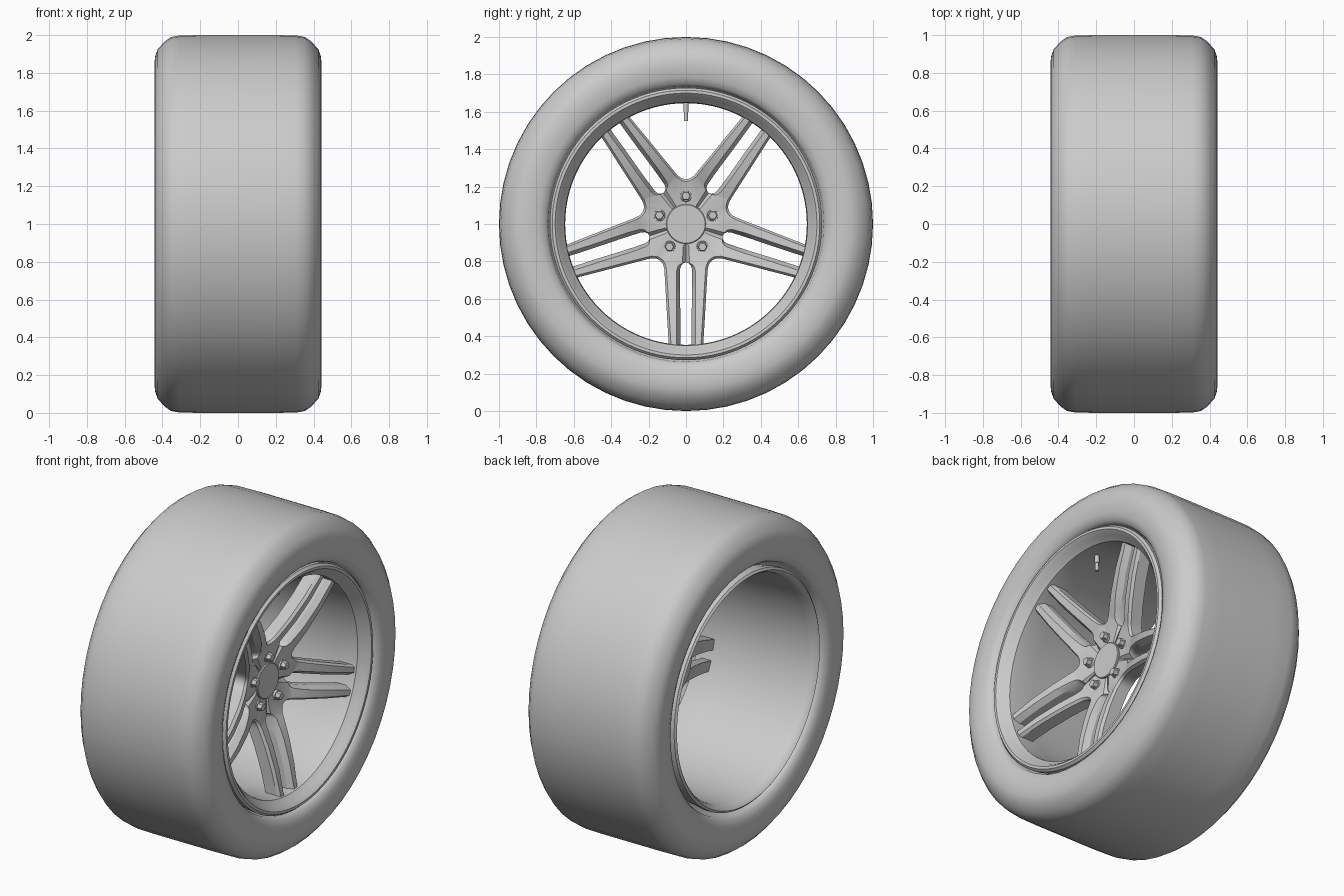
import bpy, bmesh, math
from mathutils import Vector, Matrix

if "Cube" in bpy.data.objects:
    bpy.data.objects.remove(bpy.data.objects["Cube"])

AXLE_Z = 1.0


def finish(bm, name, angle=35):
    bmesh.ops.remove_doubles(bm, verts=bm.verts, dist=0.0005)
    bmesh.ops.recalc_face_normals(bm, faces=bm.faces)
    me = bpy.data.meshes.new(name)
    bm.to_mesh(me)
    bm.free()
    ob = bpy.data.objects.new(name, me)
    bpy.context.collection.objects.link(ob)
    ob.location.z = AXLE_Z
    bpy.ops.object.select_all(action='DESELECT')
    ob.select_set(True)
    bpy.context.view_layer.objects.active = ob
    bpy.ops.object.shade_smooth_by_angle(angle=math.radians(angle))
    return ob


def lathe(name, profile, segs, closed=False, angle=35):
    """Spin an (x, radius) profile about the x axle."""
    bm = bmesh.new()
    rings = []
    for k in range(segs):
        a = 2 * math.pi * k / segs
        rings.append([bm.verts.new((x, r * math.cos(a), r * math.sin(a))) for x, r in profile])
    n = len(profile)
    for k in range(segs):
        A, B = rings[k], rings[(k + 1) % segs]
        for i in range(n if closed else n - 1):
            j = (i + 1) % n
            bm.faces.new((A[i], A[j], B[j], B[i]))
    return finish(bm, name, angle)


def polar(r, deg):
    a = math.radians(deg)
    return r * math.cos(a), r * math.sin(a)


# Tyre: half profile mirrored across the centre plane
half = [(.20, 1.0), (.31, .998), (.355, .99), (.39, .965), (.425, .925), (.44, .885), (.442, .84),
        (.435, .785), (.42, .75), (.40, .737), (.36, .73), (.33, .70)]
lathe("tyre", [(-x, r) for x, r in reversed(half)] + half, 56, angle=50)

# Rim: lips at both ends joined by a thin barrel
lathe("rim", [(.37, .725), (.405, .728), (.42, .715), (.42, .70), (.405, .685), (.385, .672), (.36, .650),
              (.32, .646), (.20, .647), (.12, .655), (-.10, .655), (-.20, .665), (-.36, .668),
              (-.39, .672), (-.415, .685), (-.425, .695), (-.415, .708), (-.39, .71),
              (-.34, .70), (-.20, .69), (.20, .675), (.33, .69)], 96, closed=True)


# Spokes: half a sector is a strip between an inner and an outer path, dished by radius
DISH = [(.10, .195), (.17, .197), (.21, .207), (.27, .238), (.36, .276), (.50, .318), (.66, .350)]


def dish(r):
    for (r0, x0), (r1, x1) in zip(DISH, DISH[1:]):
        if r <= r1:
            return x0 + (x1 - x0) * max(0, r - r0) / (r1 - r0)
    return DISH[-1][1]


inner = [polar(.10, 36), polar(.10, 24), polar(.10, 12), (.10, 0), (.205, 0), (.211, .016), (.222, .026),
         (.24, .031), (.30, .032), (.36, .032), (.43, .031), (.50, .030), (.58, .030), (.65, .030)]
outer = [polar(.24, 36), (.201, .133), (.210, .126), (.221, .121), (.233, .118), (.245, .116), (.258, .115),
         (.275, .114), (.31, .112), (.36, .109), (.43, .105), (.50, .101), (.58, .096), (.65, .092)]
SLOT = 4

bm = bmesh.new()
for k in range(5):
    turn = Matrix.Rotation(math.radians(270 + 72 * k), 4, 'X')
    for side in (1, -1):
        rungs = []
        for i, (p, q) in enumerate(zip(inner, outer)):
            p, q = Vector(p), Vector(q)
            d = (q - p).normalized()
            drop = .035 if i >= SLOT else 0
            pi, qo = p + d * .02, q - d * .012
            back = dish(q.length) - .095
            section = [(dish(p.length) - drop, p), (dish(pi.length), pi),
                       (dish(qo.length), qo), (dish(q.length) - .018, q),
                       (back, q), (dish(p.length) - .095, p)]
            rungs.append([bm.verts.new(turn @ Vector((x, c.x, c.y * side))) for x, c in section])
        for i, (A, B) in enumerate(zip(rungs, rungs[1:])):
            for j in range(6):
                if j == 5 and i < SLOT:
                    continue
                m = (j + 1) % 6
                bm.faces.new((A[j], A[m], B[m], B[j]))
        bm.faces.new(rungs[-1])
finish(bm, "spokes", 30)

# Hub cap and rear mounting hub
lathe("centre_cap", [(.19, .106), (.203, .106), (.207, .102), (.207, .0001)], 48)
lathe("mounting_hub", [(.12, .105), (.12, .17), (.08, .17), (.08, .0001)], 48)

# Five wheel bolts: round collar with a hexagonal head
for k in range(5):
    bm = bmesh.new()
    y, z = polar(.15, 90 + 72 * k)
    for segs, r0, r1, x0, x1 in ((24, .034, .029, .185, .208), (6, .026, .022, .20, .235)):
        bmesh.ops.create_cone(bm, cap_ends=True, segments=segs, radius1=r0, radius2=r1, depth=x1 - x0,
                              matrix=Matrix.Translation(((x0 + x1) / 2, y, z)) @ Matrix.Rotation(math.pi / 2, 4, 'Y'))
    finish(bm, "wheel_bolt", 30)

# Valve stem pointing inward from the barrel
bm = bmesh.new()
for r, z0, z1 in ((.013, .60, .66), (.010, .565, .60), (.012, .55, .575)):
    bmesh.ops.create_cone(bm, cap_ends=True, segments=16, radius1=r, radius2=r, depth=z1 - z0,
                          matrix=Matrix.Translation((.27, 0, (z0 + z1) / 2)))
finish(bm, "valve_stem", 30)
